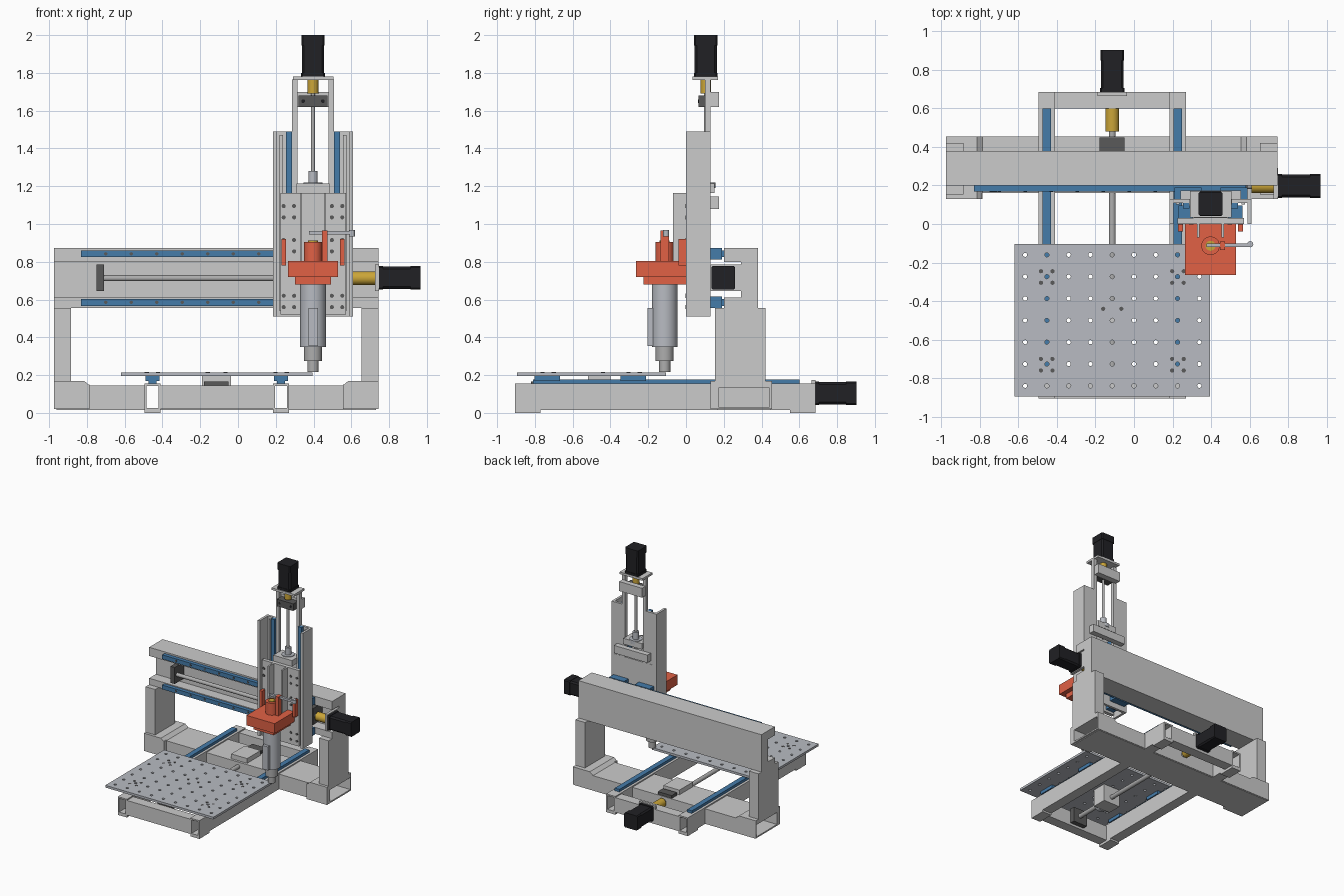
import bpy, bmesh, math

if "Cube" in bpy.data.objects:
    bpy.data.objects.remove(bpy.data.objects["Cube"])


def material(name, rgb):
    m = bpy.data.materials.new(name)
    m.diffuse_color = (*rgb, 1)
    m.use_nodes = True
    m.node_tree.nodes["Principled BSDF"].inputs["Base Color"].default_value = m.diffuse_color
    return m


BLUE = material("rail_blue", (0.06, 0.2, 0.4))
BLACK = material("motor_black", (0.015, 0.015, 0.018))
GOLD = material("coupling_gold", (0.6, 0.38, 0.04))
RED = material("clamp_red", (0.75, 0.12, 0.06))
DARK = material("dark_steel", (0.1, 0.1, 0.1))
LIGHT = material("light_metal", (0.48, 0.5, 0.54))
STEEL = material("shaft_steel", (0.42, 0.42, 0.42))


def finish(name, bm, mat=None):
    bmesh.ops.recalc_face_normals(bm, faces=bm.faces)
    me = bpy.data.meshes.new(name)
    bm.to_mesh(me)
    bm.free()
    ob = bpy.data.objects.new(name, me)
    bpy.context.scene.collection.objects.link(ob)
    if mat:
        me.materials.append(mat)
    return ob


def place(axis, u, v, w):
    return {"x": (w, u, v), "y": (u, w, v), "z": (u, v, w)}[axis]


def extrude(bm, pts, axis, a, b, smooth=False):
    lo = [bm.verts.new(place(axis, u, v, a)) for u, v in pts]
    hi = [bm.verts.new(place(axis, u, v, b)) for u, v in pts]
    n = len(pts)
    for i in range(n):
        j = (i + 1) % n
        bm.faces.new((lo[i], lo[j], hi[j], hi[i])).smooth = smooth
    for cap in (lo, hi):
        f = bm.faces.new(cap)
        for e in f.edges:
            e.smooth = False


def prism(name, pts, axis, a, b, mat=None):
    bm = bmesh.new()
    extrude(bm, pts, axis, a, b)
    return finish(name, bm, mat)


def box(name, x0, x1, y0, y1, z0, z1, mat=None):
    return prism(name, [(x0, y0), (x1, y0), (x1, y1), (x0, y1)], "z", z0, z1, mat)


def circle(u, v, r, n=32):
    return [(u + r * math.cos(2 * math.pi * i / n), v + r * math.sin(2 * math.pi * i / n)) for i in range(n)]


def cyls(name, centres, r, axis, a, b, mat=None, n=32):
    bm = bmesh.new()
    for u, v in centres:
        extrude(bm, circle(u, v, r, n), axis, a, b, True)
    return finish(name, bm, mat)


def tube(name, u0, u1, v0, v1, axis, a, b, t=0.012):
    # open-ended rectangular hollow section
    bm = bmesh.new()
    rings = []
    for w, d in ((a, 0), (b, 0), (b, t), (a, t)):
        rings.append([bm.verts.new(place(axis, u, v, w)) for u, v in
                      ((u0 + d, v0 + d), (u1 - d, v0 + d), (u1 - d, v1 - d), (u0 + d, v1 - d))])
    for k in range(4):
        p, q = rings[k], rings[(k + 1) % 4]
        for i in range(4):
            j = (i + 1) % 4
            bm.faces.new((p[i], p[j], q[j], q[i]))
    return finish(name, bm)


def octagon(u, v, h, c):
    return [(u + a, v + b) for a, b in ((-h, c - h), (c - h, -h), (h - c, -h), (h, c - h),
                                        (h, h - c), (h - c, h), (c - h, h), (-h, h - c))]


def motor(name, u, v, axis, a, length):
    prism(name + "_flange", octagon(u, v, 0.063, 0.008), axis, a, a + 0.02, BLACK)
    prism(name + "_body", octagon(u, v, 0.059, 0.012), axis, a + 0.02, a + length * 0.75, BLACK)
    prism(name + "_cap", octagon(u, v, 0.062, 0.008), axis, a + length * 0.75, a + length, BLACK)


# --- base frame: long tubes, cross members, feet
RX = (-0.453, 0.228)
for i, x in enumerate(RX):
    tube(f"long_tube_{i}", x - 0.043, x + 0.043, 0.015, 0.155, "y", -0.905, 0.685)
    for y in (-0.905, 0.55):
        box("frame_foot", x - 0.043, x + 0.043, y, y + 0.135, 0, 0.016)
    # Y rails and carriages
    box(f"y_rail_{i}", x - 0.022, x + 0.022, -0.81, 0.6, 0.155, 0.177, BLUE)
    for y in (-0.735, -0.28):
        box("y_carriage", x - 0.037, x + 0.037, y - 0.068, y + 0.068, 0.168, 0.195, BLUE)
for nm, y in (("front", -0.905), ("rear", 0.6)):
    tube(nm + "_cross_tube", y, y + 0.085, 0.02, 0.145, "x", -0.41, 0.185)
for i, (x0, x1) in enumerate(((-0.975, -0.496), (-0.41, 0.185), (0.271, 0.745))):
    tube(f"gantry_base_beam_{i}", 0.16, 0.455, 0.02, 0.145, "x", x0, x1)
box("base_beam_bottom_plate", -0.96, 0.73, 0.165, 0.45, 0.015, 0.021)

# --- gantry posts and foot brackets, mirrored about the gantry centre
GC = -0.115
for s in (-1, 1):
    X = lambda d: GC + s * d
    x0, x1 = sorted((X(0.77), X(0.86)))
    box("gantry_post", x0, x1, 0.153, 0.42, 0.145, 0.556)
    prism("post_foot_plate", [(X(0.86), 0.145), (X(0.67), 0.145), (X(0.7), 0.17), (X(0.86), 0.17)], "y", 0.13, 0.455)
    x0, x1 = sorted((X(0.67), X(0.86)))
    box("post_foot_front", x0, x1, 0.13, 0.16, 0.02, 0.15)

# --- gantry beam with recess for the X screw
prism("gantry_beam", [(0.2, 0.555), (0.38, 0.555), (0.38, 0.873), (0.2, 0.873),
                      (0.2, 0.8), (0.29, 0.8), (0.29, 0.61), (0.2, 0.61)], "x", -0.975, 0.745)
for z in (0.842, 0.585):
    box("x_rail", -0.83, 0.58, 0.168, 0.2, z - 0.018, z + 0.018, BLUE)
    cyls("x_rail_bolts", [(-0.7 + 0.135 * i, z) for i in range(10)], 0.009, "y", 0.166, 0.17, DARK, 12)
    for x in (0.28, 0.52):
        box("x_carriage", x - 0.07, x + 0.07, 0.13, 0.19, z - 0.03, z + 0.03, BLUE)

# --- X drive
XD = [(0.197, 0.713)]
cyls("x_screw", XD, 0.016, "x", -0.72, 0.64, STEEL)
box("x_end_bearing", -0.75, -0.71, 0.165, 0.29, 0.645, 0.785, DARK)
box("x_drive_bearing", 0.53, 0.59, 0.165, 0.29, 0.645, 0.785, DARK)
cyls("x_coupling", XD, 0.036, "x", 0.61, 0.725, GOLD)
box("x_motor_plate", 0.725, 0.747, 0.13, 0.29, 0.645, 0.785)
motor("x_motor", 0.197, 0.715, "x", 0.747, 0.22)
box("x_nut_block", 0.34, 0.46, 0.13, 0.235, 0.65, 0.775)

# --- Y drive
YD = [(-0.113, 0.105)]
cyls("y_screw", YD, 0.018, "y", -0.8, 0.56, STEEL)
cyls("y_coupling", YD, 0.036, "y", 0.48, 0.6, GOLD)
cyls("y_coupling_neck", YD, 0.028, "y", 0.6, 0.67, GOLD)
box("y_bearing", -0.18, -0.05, 0.38, 0.45, 0.05, 0.17, DARK)
box("y_screw_cover", -0.19, -0.04, 0.18, 0.36, 0.145, 0.185)
box("y_end_bearing", -0.18, -0.05, -0.82, -0.78, 0.04, 0.165, DARK)
box("y_motor_plate", -0.19, -0.036, 0.665, 0.685, 0.035, 0.175)
motor("y_motor", -0.113, 0.104, "y", 0.685, 0.217)
box("y_nut_block", -0.19, -0.036, -0.52, -0.4, 0.05, 0.195)
cyls("y_nut_flange", YD, 0.062, "y", -0.55, -0.52, LIGHT)

# --- table with hole grid
table = box("table", -0.62, 0.395, -0.895, -0.105, 0.195, 0.214, LIGHT)
cutter = cyls("table_hole_cutter", [(-0.565 + 0.113 * i, -0.16 - 0.1133 * j) for i in range(9) for j in range(7)],
              0.011, "z", 0.17, 0.24, None, 12)
cutter.hide_render = True
cutter.display_type = "WIRE"
mod = table.modifiers.new("holes", "BOOLEAN")
mod.operation, mod.solver, mod.object = "DIFFERENCE", "EXACT", cutter
spots = [(x + dx, y + dy) for x in RX for y in (-0.245, -0.7) for dx in (-0.03, 0.03) for dy in (0, -0.06)]
cyls("table_bolts", spots + [(-0.16, -0.44), (-0.066, -0.44)], 0.011, "z", 0.205, 0.2155, DARK, 12)

# --- Z column: two channels, mirrored about the spindle axis
ZC = 0.397
for s in (-1, 1):
    X = lambda d: ZC + s * d
    prism("z_column_channel", [(X(0.212), 0), (X(0.212), 0.13), (X(0.112), 0.13), (X(0.112), 0.11),
                               (X(0.192), 0.11), (X(0.192), 0)], "z", 0.51, 1.49)

    def side(name, d0, d1, *rest):
        a, b = sorted((X(d0), X(d1)))
        return box(name, a, b, *rest)
    side("z_column_trim", 0.16, 0.178, 0.1, 0.112, 0.54, 1.47)
    side("z_rail", 0.11, 0.142, 0.08, 0.11, 0.53, 1.49, BLUE)
    for z in (0.6, 0.89, 1.07):
        side("z_carriage", 0.09, 0.165, 0.03, 0.095, z - 0.06, z + 0.06, BLUE)
    side("z_motor_bar", 0.083, 0.112, 0.1, 0.13, 0.9, 1.765)
    side("slide_rib", 0.057, 0.07, -0.07, 0.0, 0.8, 1.165)
    side("clamp_upright", 0.143, 0.168, -0.04, 0.0, 0.78, 0.92, RED)
    cyls("slide_bolts", [(X(d), z) for d in (0.1, 0.155) for z in (1.095, 1.035, 0.915, 0.855, 0.62, 0.56)],
         0.011, "y", -0.003, 0.01, DARK, 12)
box("x_saddle_plate", 0.2, 0.595, 0.111, 0.131, 0.51, 1.05)
box("z_slide_plate", 0.225, 0.572, 0.0, 0.03, 0.52, 1.165)
box("z_nut_bracket", 0.31, 0.485, 0.03, 0.15, 1.165, 1.215)
box("saddle_crossbar", 0.24, 0.555, 0.13, 0.175, 1.08, 1.145)

# --- Z drive
ZD = [(ZC, 0.105)]
cyls("z_screw", ZD, 0.011, "z", 1.1, 1.72, STEEL)
cyls("z_nut_flange", ZD, 0.05, "z", 1.19, 1.22, LIGHT)
cyls("z_nut", ZD, 0.025, "z", 1.22, 1.28, LIGHT)
box("z_bearing", 0.32, 0.474, 0.065, 0.13, 1.62, 1.68, DARK)
box("z_bearing_crossbar", 0.29, 0.505, 0.13, 0.175, 1.62, 1.7)
cyls("z_bearing_bolts", [(0.345, 1.65), (0.449, 1.65)], 0.01, "y", 0.063, 0.07, BLACK, 12)
cyls("z_coupling", ZD, 0.028, "z", 1.69, 1.765, GOLD)
box("z_motor_plate", 0.29, 0.505, 0.035, 0.17, 1.762, 1.78)
motor("z_motor", ZC, 0.105, "z", 1.78, 0.22)

# --- spindle and clamp
S = (ZC, -0.113)
box("clamp_plate", 0.265, 0.53, -0.265, 0.0, 0.72, 0.804, RED)
box("clamp_lower", 0.303, 0.493, -0.225, 0.0, 0.68, 0.72, RED)
cyls("clamp_collar", [S], 0.048, "z", 0.8, 0.905, RED)
box("clamp_finger", 0.445, 0.473, -0.135, -0.09, 0.8, 0.965, RED)
cyls("drawbar_cap", [S], 0.026, "z", 0.9, 0.912, GOLD)
box("lever", 0.375, 0.6, -0.12, -0.1, 0.945, 0.963, LIGHT)
cyls("lever_knob", [(0.603, -0.105)], 0.016, "z", 0.935, 0.967, LIGHT, 16)
cyls("spindle_body", [S], 0.068, "z", 0.35, 0.68, LIGHT, 48)
box("spindle_side_box", 0.372, 0.424, -0.205, -0.16, 0.355, 0.555, LIGHT)
cyls("spindle_nose", [S], 0.048, "z", 0.275, 0.35, STEEL, 40)
cyls("spindle_tip", [S], 0.03, "z", 0.216, 0.275, STEEL)
